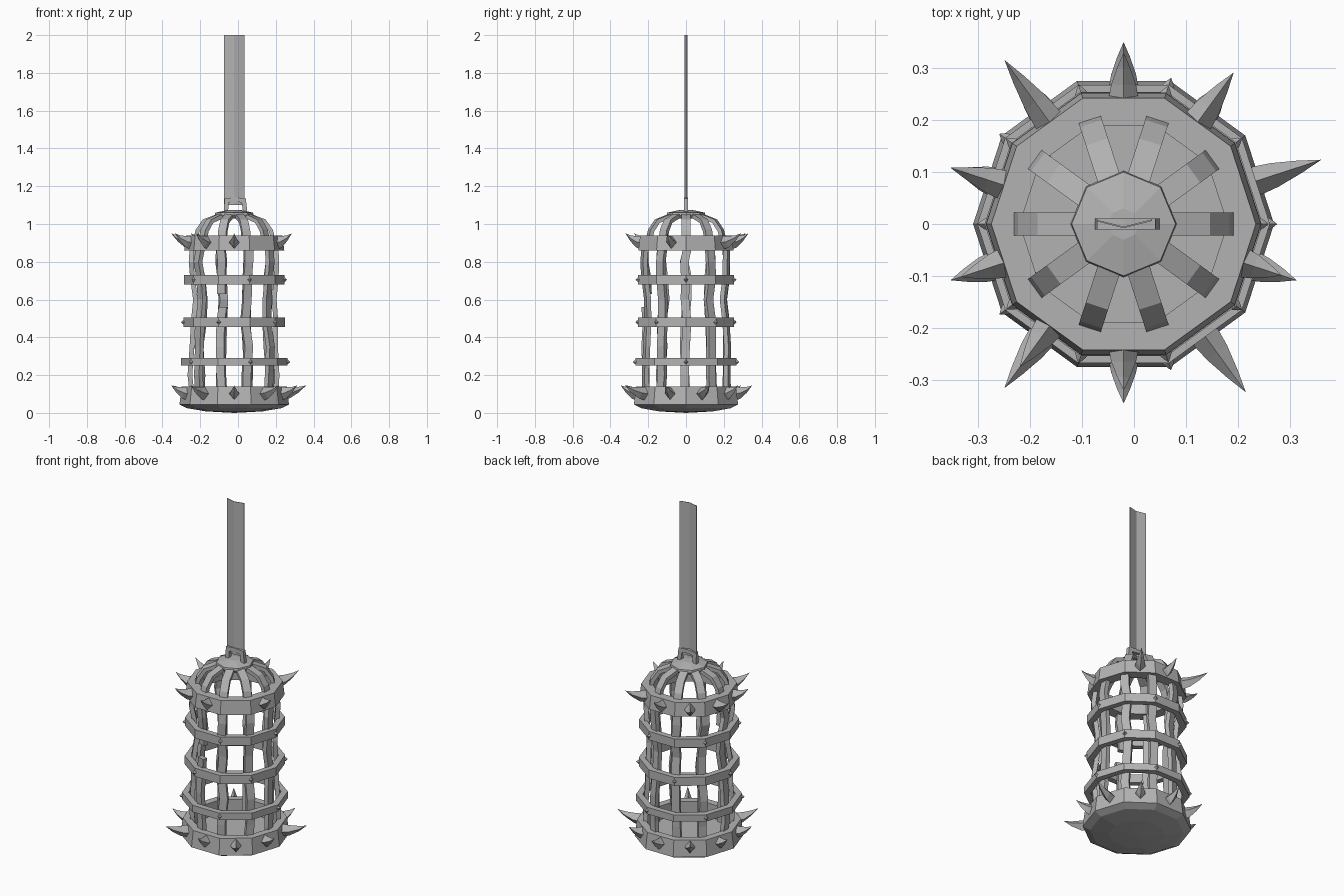
import bpy, bmesh, math, random
from mathutils import Vector

random.seed(4)
if "Cube" in bpy.data.objects:
    bpy.data.objects.remove(bpy.data.objects["Cube"])

iron = bpy.data.materials.new("grey_iron")
iron.use_nodes = True
iron.diffuse_color = (0.45, 0.45, 0.45, 1)
iron.node_tree.nodes["Principled BSDF"].inputs["Base Color"].default_value = iron.diffuse_color

AXIS_X = -0.02
SIDES = 10
STEP = 360 / SIDES


def loft(name, sections, closed=False):
    """Skin equal-sized sections; cap the ends unless the loft is closed."""
    bm = bmesh.new()
    rings = [[bm.verts.new(p) for p in s] for s in sections]
    n = len(rings[0])
    for i in range(len(rings) if closed else len(rings) - 1):
        a, b = rings[i], rings[(i + 1) % len(rings)]
        for j in range(n):
            k = (j + 1) % n
            bm.faces.new((a[j], a[k], b[k], b[j]))
    if not closed:
        bm.faces.new(rings[0])
        bm.faces.new(rings[-1])
    bmesh.ops.remove_doubles(bm, verts=bm.verts, dist=0.0004)
    bmesh.ops.recalc_face_normals(bm, faces=bm.faces)
    mesh = bpy.data.meshes.new(name)
    bm.to_mesh(mesh)
    bm.free()
    mesh.materials.append(iron)
    obj = bpy.data.objects.new(name, mesh)
    bpy.context.collection.objects.link(obj)
    return obj


def polar(angle, r, z, side=0.0):
    """Point at a radius and height, shifted sideways along the tangent."""
    a = math.radians(angle)
    return Vector((AXIS_X + r * math.cos(a) - side * math.sin(a),
                   r * math.sin(a) + side * math.cos(a), z))


def lathe(name, profile, sides=SIDES, closed=False):
    rings = [[polar(360 * i / sides, r, z) for i in range(sides)] for r, z in profile]
    return loft(name, rings, closed)


def band(name, r_in, r_low, r_top, z0, z1):
    lathe(name, [(r_in, z0), (r_low, z0), (r_top, z1), (r_in, z1)], closed=True)


def strip(name, angle, path, width, thick):
    """Flat bar following (radius, height, sideways) points."""
    sections = []
    for i, (r, z, s) in enumerate(path):
        p, q = path[max(i - 1, 0)], path[min(i + 1, len(path) - 1)]
        t = Vector((q[0] - p[0], q[1] - p[1])).normalized()
        nr, nz = t.y * thick / 2, -t.x * thick / 2
        w = width / 2
        sections.append([polar(angle, r + nr, z + nz, s - w), polar(angle, r + nr, z + nz, s + w),
                         polar(angle, r - nr, z - nz, s + w), polar(angle, r - nr, z - nz, s - w)])
    loft(name, sections)


def spike(name, angle, r0, z, length, half, rise):
    """Diamond-section thorn curving upward."""
    sections = []
    for t, size in ((0, 1), (0.35, 0.8), (0.7, 0.42), (1, 0.01)):
        r, zc, h = r0 + length * t, z + rise * t * t, half * size
        sections.append([polar(angle, r, zc - h * 1.25), polar(angle, r, zc, h),
                         polar(angle, r, zc + h * 1.25), polar(angle, r, zc, -h)])
    loft(name, sections)


# Dished base with raised rim
lathe("base_tray", [(0.001, 0), (0.15, 0.008), (0.25, 0.025), (0.29, 0.045), (0.278, 0.14),
                    (0.235, 0.14), (0.235, 0.06), (0.001, 0.06)])

# Hoops
band("top_band", 0.2, 0.265, 0.255, 0.86, 0.94)
hoops = (("upper_hoop", 0.266, 0.68, 0.73), ("middle_hoop", 0.268, 0.455, 0.505),
         ("lower_hoop", 0.282, 0.25, 0.29))
for n, (name, r, z0, z1) in enumerate(hoops):
    band(name, r - 0.035, r, r, z0, z1)
    # Rivets on alternate corners
    for k in range(n % 2, SIDES, 2):
        spike("rivet", k * STEP, r - 0.008, (z0 + z1) / 2, 0.022, 0.013, 0)

# Upright bars, slightly bent, and domed ribs
for k in range(SIDES):
    angle = k * STEP
    path = [(r + random.uniform(-0.007, 0.007), z, random.uniform(-0.01, 0.01))
            for r, z in ((0.225, 0.05), (0.228, 0.2), (0.225, 0.35), (0.215, 0.48),
                         (0.208, 0.6), (0.222, 0.72), (0.23, 0.8), (0.225, 0.88))]
    if k == 7:
        # One bar is snapped above the middle hoop
        strip("broken_bar_lower", angle, path[:4] + [(0.225, 0.56, 0.012)], 0.045, 0.025)
        strip("broken_bar_upper", angle, [(0.21, 0.63, 0)] + path[5:], 0.045, 0.025)
    else:
        strip("upright_bar", angle, path, 0.045, 0.025)
    rib = [(0.205, 0.92, 0), (0.194, 0.965, 0), (0.16, 1.015, 0), (0.08, 1.045, 0)]
    strip("dome_rib", angle, rib, 0.045, 0.022)

# Thorns: tip radius for each side, zero where missing
top_tips = (0, 0.36, 0.33, 0.39, 0.35, 0.33, 0.34, 0.32, 0, 0.32)
base_tips = (0.4, 0.34, 0.35, 0.36, 0.34, 0.35, 0.39, 0.345, 0.4, 0.35)
for k in range(SIDES):
    angle = (k + 0.5) * STEP
    if top_tips[k]:
        spike("top_thorn", angle, 0.235, 0.9, top_tips[k] - 0.235, 0.03, 0.05)
    spike("base_thorn", angle, 0.255, 0.1, base_tips[k] - 0.255, 0.03, 0.045)

# Crown plate
lathe("crown_plate", [(0.09, 1.03), (0.103, 1.045), (0.1, 1.06), (0.03, 1.075)], sides=8)

# Carrying loop
loop = []
for x, z, dx, dz in ((-0.065, 1.05, 0.011, 0), (-0.06, 1.125, 0.011, -0.011),
                     (-0.02, 1.13, 0, -0.011), (0.03, 1.125, -0.011, -0.011),
                     (0.04, 1.05, -0.011, 0)):
    loop.append([(x - dx, -0.011, z - dz), (x + dx, -0.011, z + dz),
                 (x + dx, 0.011, z + dz), (x - dx, 0.011, z - dz)])
loft("hanging_loop", loop)

# Creased hanging strap
fold = [(-0.075, 0.006), (AXIS_X, -0.008), (0.035, 0.006)]
outline = fold + [(x, y + 0.003) for x, y in reversed(fold)]
loft("hanging_strap", [[(x, y, z) for x, y in outline] for z in (1.1, 2.0)])
